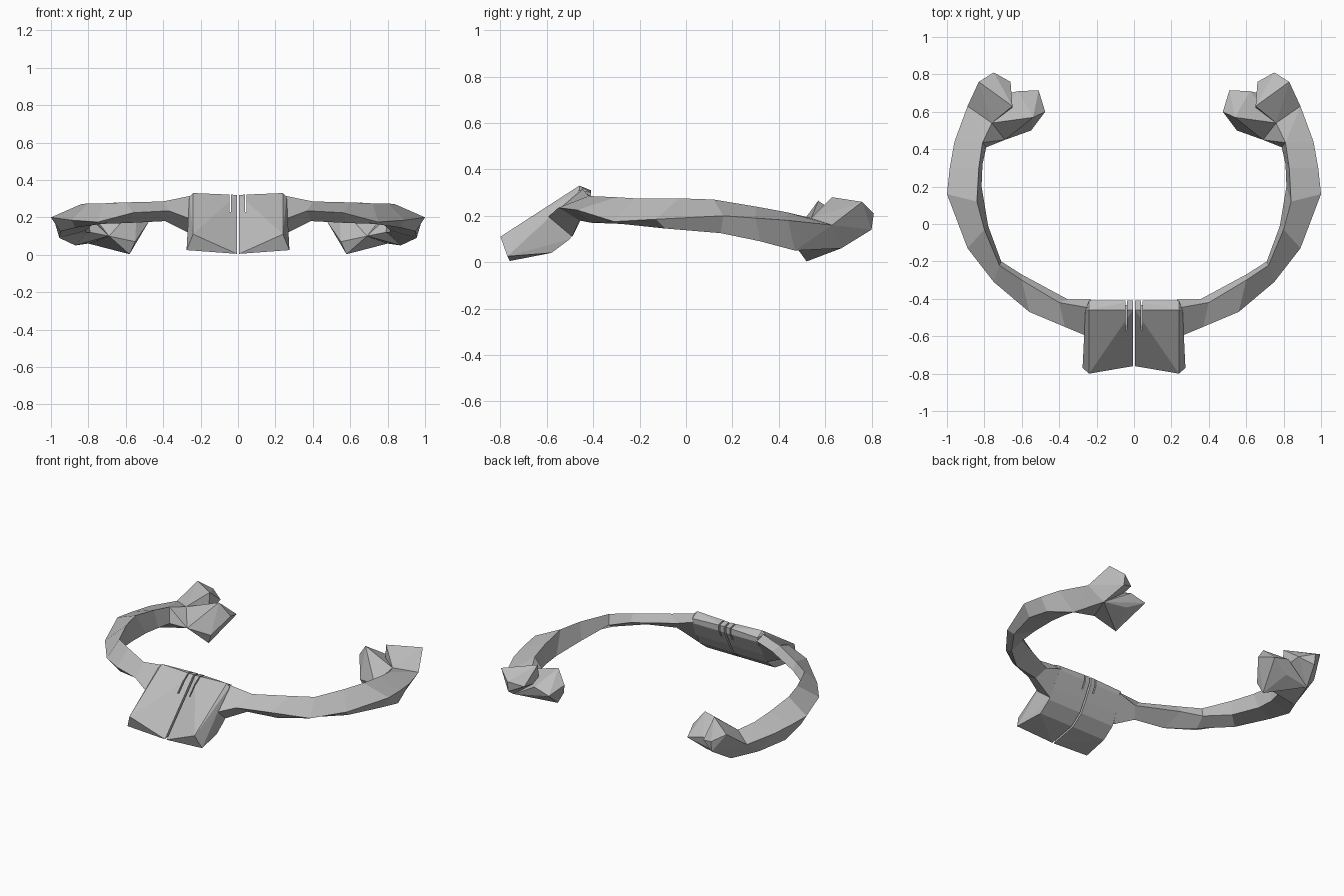
import bpy
import bmesh
from mathutils import Vector

cube = bpy.data.objects.get("Cube")
if cube:
    bpy.data.objects.remove(cube, do_unlink=True)

# Single grey material shared by every part
grey = bpy.data.materials.new("plain_grey")
grey.use_nodes = True
grey.diffuse_color = (0.5, 0.5, 0.5, 1)
grey.node_tree.nodes["Principled BSDF"].inputs["Base Color"].default_value = grey.diffuse_color


def finish(name, bm, mirrored=True):
    """Turn a bmesh into a flat shaded object, mirrored across x."""
    bmesh.ops.recalc_face_normals(bm, faces=bm.faces)
    mesh = bpy.data.meshes.new(name)
    bm.to_mesh(mesh)
    bm.free()
    mesh.materials.append(grey)
    obj = bpy.data.objects.new(name, mesh)
    bpy.context.collection.objects.link(obj)
    if mirrored:
        mirror = obj.modifiers.new("Mirror", 'MIRROR')
        mirror.use_mirror_merge = False
    return obj


def faceted_block(name, points, mirrored=True):
    """Convex faceted lump spanning the given corner points."""
    bm = bmesh.new()
    for point in points:
        bm.verts.new(Vector(point))
    result = bmesh.ops.convex_hull(bm, input=bm.verts)
    loose = {v for v in result["geom_interior"] if isinstance(v, bmesh.types.BMVert)}
    bmesh.ops.delete(bm, geom=list(loose), context='VERTS')
    return finish(name, bm, mirrored)


def loft(name, sections):
    """Skin a row of cross-sections and cap both ends."""
    bm = bmesh.new()
    rings = [[bm.verts.new(p) for p in section] for section in sections]
    for ring, following in zip(rings, rings[1:]):
        count = len(ring)
        for i in range(count):
            j = (i + 1) % count
            bm.faces.new((ring[i], ring[j], following[j], following[i]))
    bm.faces.new(rings[0])
    bm.faces.new(rings[-1])
    return finish(name, bm)


# Curved arm: each section lists outer, top, inner and bottom corners
arm_sections = [
    [(.25, -.6, .19), (.23, -.45, .32), (.23, -.405, .28), (.25, -.49, .11)],
    [(.37, -.55, .235), (.4, -.42, .285), (.35, -.405, .24), (.39, -.46, .18)],
    [(.56, -.47, .225), (.6, -.3, .28), (.6, -.27, .23), (.58, -.41, .17)],
    [(.75, -.31, .175), (.72, -.22, .275), (.71, -.2, .21), (.73, -.28, .165)],
    [(.89, -.13, .185), (.8, -.03, .275), (.78, -.01, .16), (.87, -.09, .145)],
    [(1, .16, .2), (.84, .12, .27), (.815, .2, .13), (.95, .15, .125)],
    [(.985, .3, .19), (.83, .3, .24), (.81, .32, .12), (.955, .32, .09)],
    [(.96, .44, .18), (.81, .435, .215), (.79, .41, .12), (.87, .47, .05)],
]
loft("arm", arm_sections)

# Bend at the end of the arm, where it turns inward and forks
valley = (.65, .62, .16)
bend_ridge = (.76, .54, .19)
bend_outer = (.89, .63, .16)
bend_low = (.8, .67, .06)
bend_inner = (.69, .45, .1)
faceted_block("arm_bend", arm_sections[-1] + [bend_ridge, bend_outer, bend_low, bend_inner])

# Outer prong of the fork
faceted_block("outer_prong", [
    bend_ridge, bend_outer, bend_low, valley,
    (.65, .63, .28), (.83, .76, .26), (.75, .81, .21), (.75, .8, .14), (.66, .76, .18),
])

# Inner prong of the fork, with a low spur and a raised tip
faceted_block("inner_prong", [
    bend_ridge, bend_inner, bend_low, valley,
    (.58, .52, .003), (.55, .5, .07), (.475, .6, .18), (.54, .57, .265),
    (.51, .715, .14), (.62, .71, .17), (.63, .68, .08),
])

# Sloping front plate, one half on each side of a narrow gap
plate = faceted_block("front_plate", [
    (.006, -.76, .005), (.24, -.8, .11), (.275, -.77, .025),
    (.265, -.6, .19), (.26, -.46, .31), (.24, -.46, .33), (.006, -.46, .32),
    (.006, -.41, .31), (.24, -.41, .3), (.24, -.41, .27), (.006, -.41, .27),
    (.25, -.46, .17), (.006, -.46, .17), (.25, -.5, .1), (.006, -.5, .1),
    (.25, -.58, .04), (.006, -.58, .04),
])

# Tapered slot in the upper part of each plate half
slot = faceted_block("slot_cutter", [
    (x, y, z)
    for x in (.038, .046)
    for y, z in ((-.63, .23), (-.39, .22), (-.39, .4), (-.63, .4))
], mirrored=False)
slot.hide_render = True
slot.hide_viewport = True
cut = plate.modifiers.new("Slot", 'BOOLEAN')
cut.operation = 'DIFFERENCE'
cut.solver = 'EXACT'
cut.object = slot
plate.modifiers.move(1, 0)
